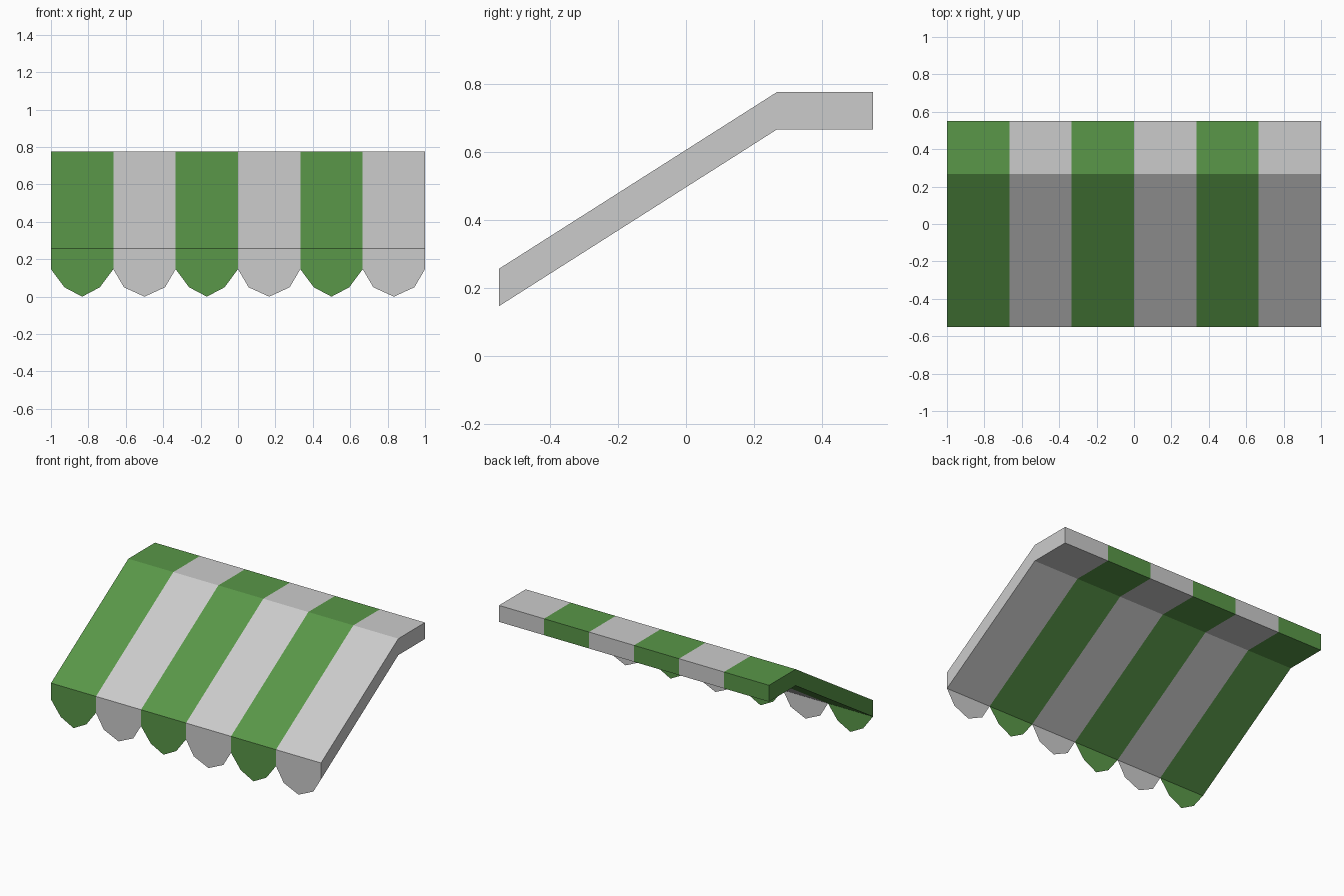
import bpy
import bmesh

if "Cube" in bpy.data.objects:
    bpy.data.objects.remove(bpy.data.objects["Cube"])

STRIPES = 6
WIDTH = 2.0 / STRIPES
FRONT_Y = -0.55
LIP_Z = 0.147

# Side profile of the canopy (y, z), counter-clockwise seen from +x
PROFILE = [(FRONT_Y, LIP_Z), (0.268, 0.667), (0.55, 0.667),
           (0.55, 0.777), (0.268, 0.777), (FRONT_Y, 0.257)]

green = bpy.data.materials.new("green_cloth")
green.diffuse_color = (0.10, 0.31, 0.065, 1.0)
green.use_nodes = True
green.node_tree.nodes["Principled BSDF"].inputs["Base Color"].default_value = green.diffuse_color


def finish(bm, name, material):
    mesh = bpy.data.meshes.new(name)
    bm.to_mesh(mesh)
    bm.free()
    if material:
        mesh.materials.append(material)
    bpy.context.collection.objects.link(bpy.data.objects.new(name, mesh))


def stripes(name, first, material):
    """Every second canopy stripe; only the outermost ends are capped."""
    bm = bmesh.new()
    for s in range(first, STRIPES, 2):
        x0 = -1 + s * WIDTH
        left = [bm.verts.new((x0, y, z)) for y, z in PROFILE]
        right = [bm.verts.new((x0 + WIDTH, y, z)) for y, z in PROFILE]
        n = len(PROFILE)
        for i in range(n):
            j = (i + 1) % n
            bm.faces.new((left[i], left[j], right[j], right[i]))
        if s == 0:
            bm.faces.new(left[::-1])
        if s == STRIPES - 1:
            bm.faces.new(right)
    finish(bm, name, material)


def scallops(name, first, inset, material):
    """Thin cloth flaps hanging from the front lip."""
    outline = [(0, LIP_Z), (inset, 0.05), (WIDTH / 2, 0.0),
               (WIDTH - inset, 0.05), (WIDTH, LIP_Z)]
    bm = bmesh.new()
    for s in range(first, STRIPES, 2):
        x0 = -1 + s * WIDTH
        bm.faces.new([bm.verts.new((x0 + x, FRONT_Y, z)) for x, z in outline])
    finish(bm, name, material)


# Canopy cloth
stripes("canopy_green_stripes", 0, green)
stripes("canopy_grey_stripes", 1, None)

# Scalloped front edge
scallops("valance_green_scallops", 0, 0.072, green)
scallops("valance_grey_scallops", 1, 0.057, None)
